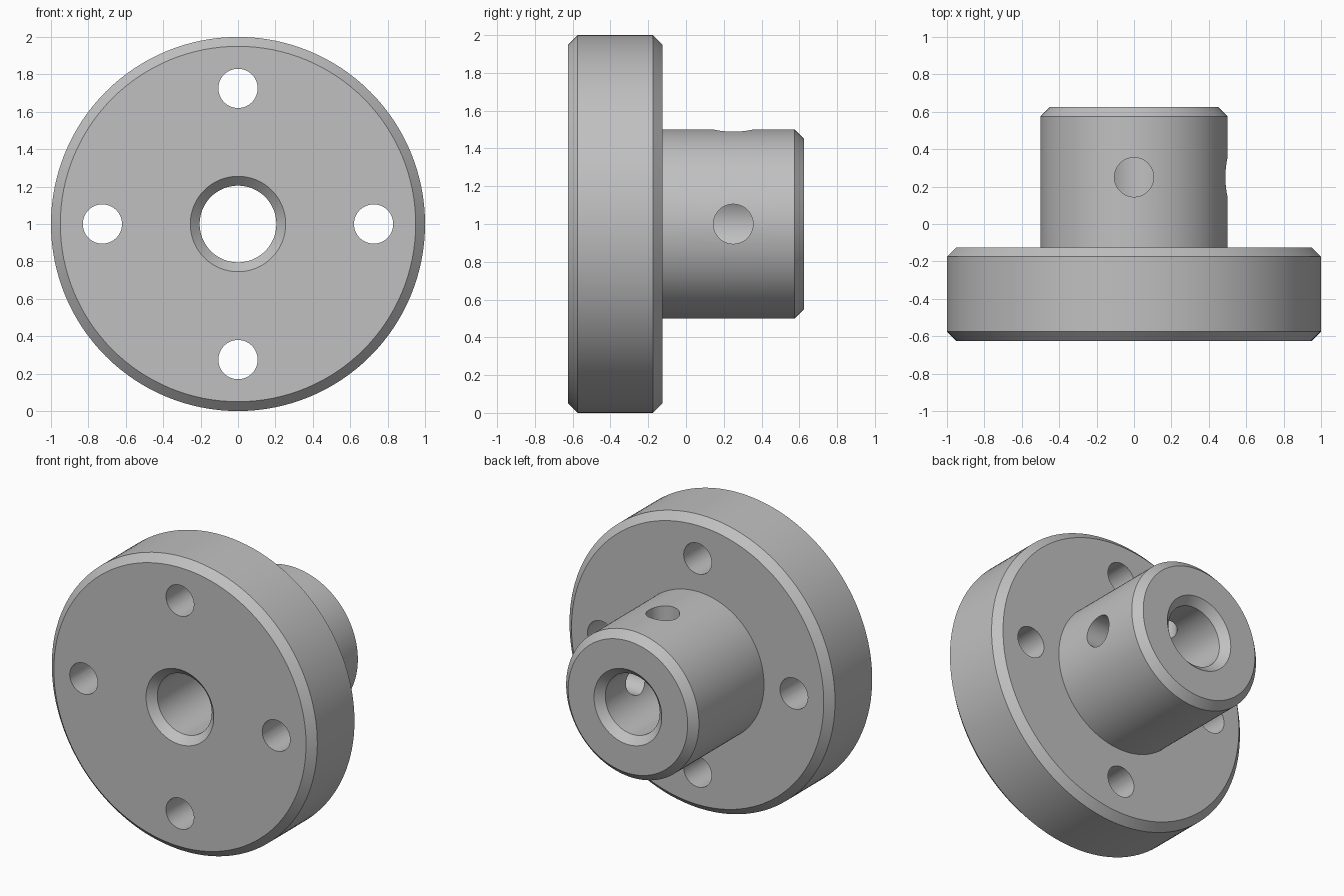
import bpy, bmesh
from math import pi, cos, sin
from mathutils import Vector

cube = bpy.data.objects.get("Cube")
if cube:
    bpy.data.objects.remove(cube, do_unlink=True)

AXIS_Z = 1.0
FRONT, STEP, BACK = -0.625, -0.125, 0.625
FLANGE_R, HUB_R, BORE_R = 1.0, 0.5, 0.205
CHAMFER = 0.05
HOLE_R, BOLT_CIRCLE = 0.105, 0.725

grey = bpy.data.materials.new("grey metal")
grey.use_nodes = True
colour = (0.53, 0.53, 0.53, 1)
grey.diffuse_color = colour
grey.node_tree.nodes["Principled BSDF"].inputs["Base Color"].default_value = colour

# Flange, hub and through bore: one closed (radius, y) section turned about the y axis
c = CHAMFER
section = [
    (BORE_R + c, FRONT), (FLANGE_R - c, FRONT), (FLANGE_R, FRONT + c),
    (FLANGE_R, STEP - c), (FLANGE_R - c, STEP), (HUB_R, STEP),
    (HUB_R, BACK - c), (HUB_R - c, BACK), (BORE_R + c, BACK),
    (BORE_R, BACK - c), (BORE_R, FRONT + c),
]
bm = bmesh.new()
verts = [bm.verts.new((r, y, AXIS_Z)) for r, y in section]
edges = [bm.edges.new((verts[i - 1], verts[i])) for i in range(len(verts))]
bmesh.ops.spin(bm, geom=verts + edges, cent=(0, 0, AXIS_Z), axis=(0, 1, 0),
               angle=2 * pi, steps=128)
bmesh.ops.remove_doubles(bm, verts=bm.verts, dist=0.0001)
bmesh.ops.recalc_face_normals(bm, faces=bm.faces)
mesh = bpy.data.meshes.new("flanged_hub")
bm.to_mesh(mesh)
bm.free()
mesh.materials.append(grey)
hub = bpy.data.objects.new("flanged_hub", mesh)
bpy.context.collection.objects.link(hub)


def drill(centre, direction, depth):
    """Cut a round hole through the hub along a direction."""
    bpy.ops.mesh.primitive_cylinder_add(vertices=48, radius=HOLE_R, depth=depth,
                                        location=centre)
    cutter = bpy.context.object
    cutter.name = "hole_cutter"
    cutter.hide_render = True
    cutter.rotation_euler = Vector(direction).to_track_quat("Z", "Y").to_euler()
    cutter.data.materials.append(grey)
    cut = hub.modifiers.new("hole", "BOOLEAN")
    cut.operation = "DIFFERENCE"
    cut.solver = "EXACT"
    cut.object = cutter
    bpy.context.view_layer.objects.active = hub
    bpy.ops.object.modifier_apply(modifier=cut.name)
    bpy.data.objects.remove(cutter, do_unlink=True)


# Four bolt holes through the flange
for i in range(4):
    a = i * pi / 2
    drill((BOLT_CIRCLE * cos(a), (FRONT + STEP) / 2, AXIS_Z + BOLT_CIRCLE * sin(a)),
          (0, 1, 0), 0.7)

# Two set screw holes from the hub wall into the bore, on the left and on top
for d in (Vector((1, 0, 0)), Vector((0, 0, 1))):
    drill(Vector((0, 0.25, AXIS_Z)) + d * 0.35, d, 0.6)

# Smooth round walls with crisp chamfers and hole rims
bpy.ops.object.select_all(action="DESELECT")
hub.select_set(True)
bpy.context.view_layer.objects.active = hub
bpy.ops.object.shade_smooth_by_angle(angle=pi / 6)
